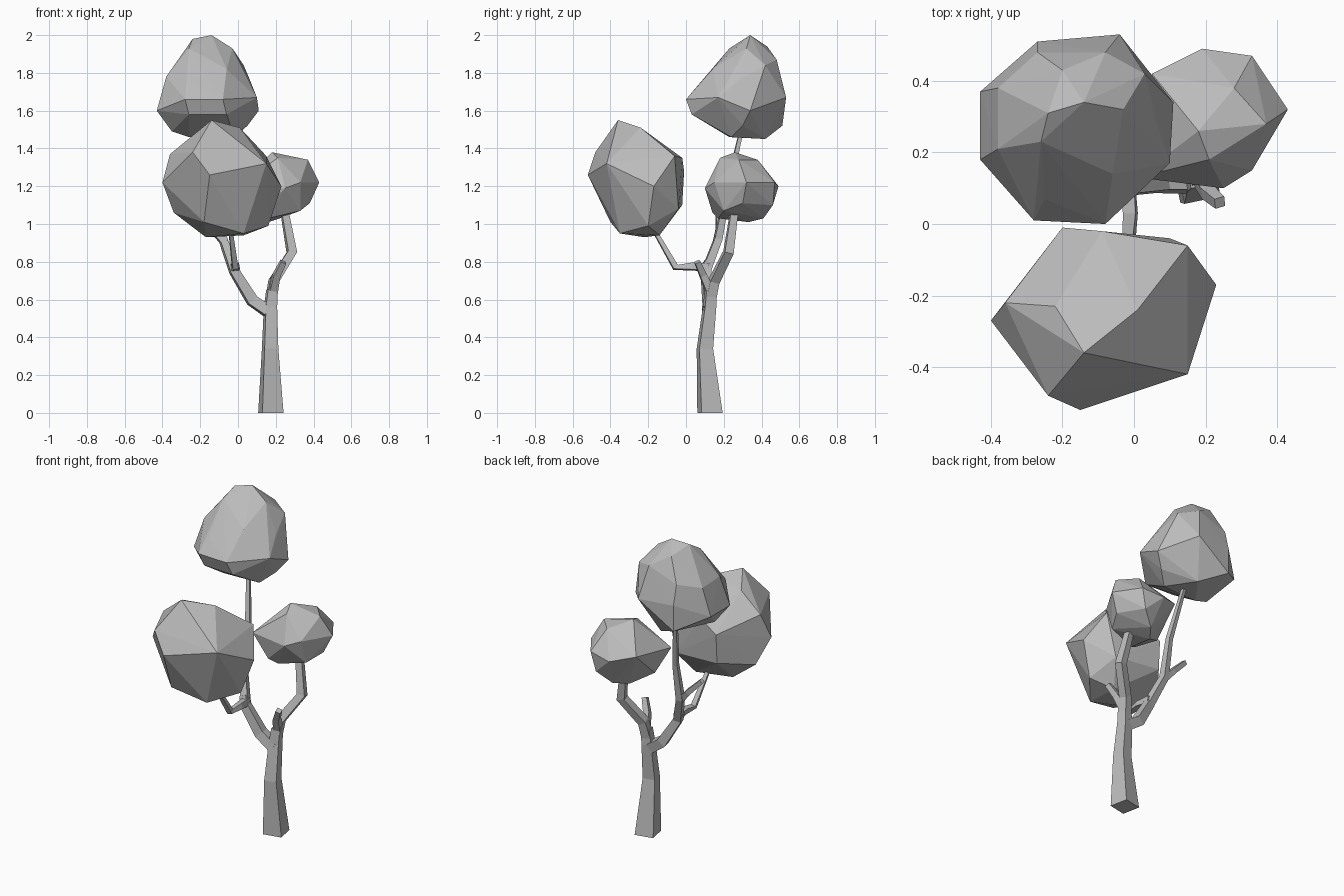
import bpy
import bmesh
from mathutils import Matrix, Vector

default_cube = bpy.data.objects.get("Cube")
if default_cube:
    bpy.data.objects.remove(default_cube, do_unlink=True)

# One plain grey for the whole tree
grey = bpy.data.materials.new("plain grey")
grey.use_nodes = True
grey_value = (0.5, 0.5, 0.5, 1)
grey.diffuse_color = grey_value
grey.node_tree.nodes["Principled BSDF"].inputs["Base Color"].default_value = grey_value


def add_object(name, bm):
    """Turn a bmesh into a flat shaded object with the shared material."""
    bmesh.ops.recalc_face_normals(bm, faces=bm.faces[:])
    mesh = bpy.data.meshes.new(name)
    bm.to_mesh(mesh)
    bm.free()
    mesh.materials.append(grey)
    obj = bpy.data.objects.new(name, mesh)
    bpy.context.scene.collection.objects.link(obj)


def faceted_crown(name, corners):
    """Wrap the corner points (in hundredths) in a convex shell."""
    bm = bmesh.new()
    verts = [bm.verts.new(Vector(corner) / 100) for corner in corners]
    result = bmesh.ops.convex_hull(bm, input=verts)
    inner = [v for v in result["geom_interior"] if isinstance(v, bmesh.types.BMVert)]
    bmesh.ops.delete(bm, geom=inner, context="VERTS")
    add_object(name, bm)


def square_limb(name, path, twist=0.2):
    """Sweep a tapering square along a path of (x, y, z, half width)."""
    bm = bmesh.new()
    centres = [Vector(node[:3]) for node in path]
    rings = []
    for i, node in enumerate(path):
        before = centres[max(i - 1, 0)]
        after = centres[min(i + 1, len(path) - 1)]
        direction = (after - before).normalized()
        if node[2] == 0:
            direction = Vector((0, 0, 1))
        turn = Vector((0, 0, 1)).rotation_difference(direction).to_matrix()
        turn = turn @ Matrix.Rotation(twist, 3, "Z")
        half = node[3]
        square = [(-half, -half, 0), (half, -half, 0), (half, half, 0), (-half, half, 0)]
        rings.append([bm.verts.new(centres[i] + turn @ Vector(c)) for c in square])
    for lower, upper in zip(rings, rings[1:]):
        for k in range(4):
            n = (k + 1) % 4
            bm.faces.new((lower[k], lower[n], upper[n], upper[k]))
    bm.faces.new(rings[0])
    bm.faces.new(rings[-1])
    add_object(name, bm)


# Trunk and the limbs that fork from it
square_limb("trunk", [(.174, .127, 0, .057), (.17, .1, .34, .037),
                      (.172, .125, .56, .03), (.18, .13, .65, .026)])
square_limb("right_limb", [(.17, .12, .53, .03), (.075, .12, .595, .029),
                           (-.02, .105, .75, .024), (-.04, .115, .8, .02)])
square_limb("left_limb", [(.175, .128, .6, .027), (.19, .15, .7, .025),
                          (.285, .225, .85, .024), (.24, .26, 1.1, .018)])
square_limb("left_stub", [(.185, .13, .64, .022), (.205, .09, .73, .018),
                          (.24, .06, .8, .015)])

# Upper branches that carry the crowns
square_limb("top_branch", [(-.02, .105, .75, .023), (-.08, .17, .92, .02),
                           (-.08, .215, 1.15, .015), (-.13, .29, 1.48, .01)])
square_limb("top_stub", [(-.07, .16, .9, .018), (-.14, .175, .98, .016),
                         (-.23, .17, 1.07, .013)])
square_limb("front_branch", [(-.02, .12, .77, .021), (-.01, .03, .775, .018),
                             (-.015, -.055, .77, .015), (-.04, -.17, .97, .01)])

# Front crown
faceted_crown("front_crown", [
    (-14, -36, 155), (1, -24, 151), (-22, -23, 148), (-15, -52, 126),
    (-24, -48, 138), (15, -42, 132), (23, -17, 120), (15, -6, 136),
    (-20, -1, 128), (-9, -2, 135), (-40, -27, 122), (-36, -22, 137),
    (-34, -20, 106), (16, -20, 99), (3, -35, 95), (3, -14, 94),
    (10, -4, 108), (-17, -22, 93), (-20, -2, 110), (-18, -40, 101)])

# Left crown
faceted_crown("left_crown", [
    (18, 26, 138), (37, 28, 134), (43, 32, 122), (33, 47, 122),
    (19, 49, 120), (28, 38, 134), (5, 42, 124), (33, 15, 122),
    (25, 10, 119), (1, 13, 120), (21, 18, 135), (38, 30, 111),
    (33, 20, 107), (30, 46, 110), (22, 41, 103), (16, 33, 101),
    (16, 17, 103), (4, 25, 108), (11, 14, 106)])

# Top crown: broad base, then the dome above it
faceted_crown("top_crown", [
    (-28, 1, 166), (-8, 0, 166), (10, 17, 167), (11, 34, 160),
    (-43, 37, 160), (-43, 18, 160), (-27, 51, 152), (-4, 53, 167),
    (-35, 22, 149), (-26, 23, 146), (-2, 24, 146), (-12, 42, 145),
    (5, 30, 152), (-26, 4, 158), (-6, 3, 158), (-27, 51, 168),
    (-14, 34, 200), (-26, 23, 193), (-24, 31, 198), (-20, 43, 194),
    (-3, 32, 193), (-6, 14, 182), (-25, 7, 174), (-38, 21, 178),
    (-38, 38, 177), (3, 42, 184), (-8, 48, 187), (-27, 48, 180),
    (6, 29, 177)])
